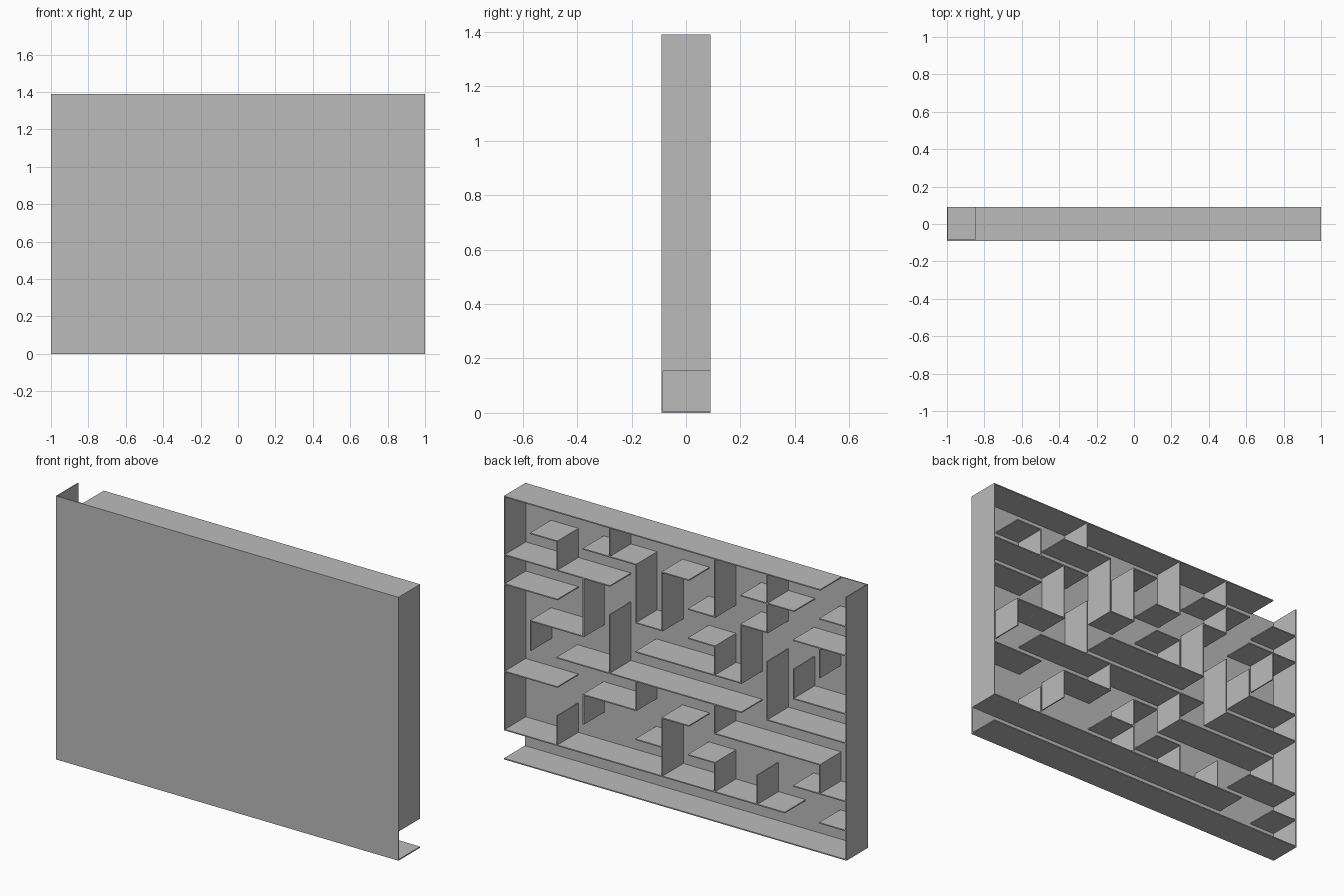
import bpy
import bmesh

cube = bpy.data.objects.get("Cube")
if cube:
    bpy.data.objects.remove(cube, do_unlink=True)

# Overall measures: a grid of cells on an upright board
COLUMNS, ROWS = 13, 9
THICK = 0.006
DEPTH = 0.18
HEIGHT = 1.39
CELL_X = (2 - THICK) / COLUMNS
CELL_Z = (HEIGHT - THICK) / ROWS

grey = bpy.data.materials.new("plain_grey")
grey.use_nodes = True
grey.diffuse_color = (0.5, 0.5, 0.5, 1)
shader = next(n for n in grey.node_tree.nodes if n.type == "BSDF_PRINCIPLED")
shader.inputs["Base Color"].default_value = grey.diffuse_color


def grid_x(column):
    """Column lines are counted from the +x side."""
    return 1 - THICK / 2 - column * CELL_X


def grid_z(row):
    """Row lines are counted from the top."""
    return HEIGHT - THICK / 2 - row * CELL_Z


def box(name, low, high):
    """Axis-aligned box between two corners."""
    bm = bmesh.new()
    bmesh.ops.create_cube(bm, size=1)
    for v in bm.verts:
        v.co = [(a + b) / 2 + c * (b - a) for a, b, c in zip(low, high, v.co)]
    mesh = bpy.data.meshes.new(name)
    bm.to_mesh(mesh)
    bm.free()
    mesh.materials.append(grey)
    obj = bpy.data.objects.new(name, mesh)
    bpy.context.collection.objects.link(obj)
    return obj


def wall(name, col_a, col_b, row_a, row_b):
    """Thin wall standing out from the board, between grid points."""
    half = THICK / 2
    box(name,
        (grid_x(col_b) - half, -DEPTH / 2 + half, grid_z(row_b) - half),
        (grid_x(col_a) + half, DEPTH / 2, grid_z(row_a) + half))


# Board closing the front
box("front_board", (-1, -DEPTH / 2, 0), (1, -DEPTH / 2 + THICK, HEIGHT))

# Outer frame, open at the entrance and the exit
wall("frame_top", 0, COLUMNS - 1, 0, 0)
wall("frame_bottom", 0, COLUMNS, ROWS, ROWS)
wall("frame_left", 0, 0, 0, ROWS - 1)
wall("frame_right", COLUMNS, COLUMNS, 0, ROWS)

# Level walls: row line -> column spans
level_walls = {
    1: [(1, 2), (3, 5), (6, 7), (9, 11), (12, 13)],
    2: [(0, 4), (7, 8), (9, 10), (11, 13)],
    3: [(0, 2), (5, 6), (7, 8)],
    4: [(1, 3), (5, 9), (11, 13)],
    5: [(2, 9), (10, 13)],
    6: [(0, 2), (3, 5), (6, 7), (8, 12)],
    7: [(5, 6), (7, 8), (11, 13)],
    8: [(0, 10.65), (12, 13)],
}
for row, spans in level_walls.items():
    for n, (a, b) in enumerate(spans):
        wall(f"level_wall_{row}_{n}", a, b, row, row)

# Upright walls: column line -> row spans
upright_walls = {
    1: [(4, 5)],
    2: [(1, 2), (7, 8)],
    3: [(2, 4), (6, 7)],
    4: [(0, 1), (3, 5)],
    5: [(1, 3), (5, 6)],
    6: [(1, 3), (6, 8)],
    8: [(0, 2), (3, 4), (5, 6), (7, 8)],
    9: [(2, 4)],
    9.62: [(7, 8)],
    10: [(0, 2), (3, 5)],
    11: [(3, 4)],
    12: [(2, 3), (6, 7)],
}
for column, spans in upright_walls.items():
    for n, (a, b) in enumerate(spans):
        wall(f"upright_wall_{int(column * 10)}_{n}", column, column, a, b)
